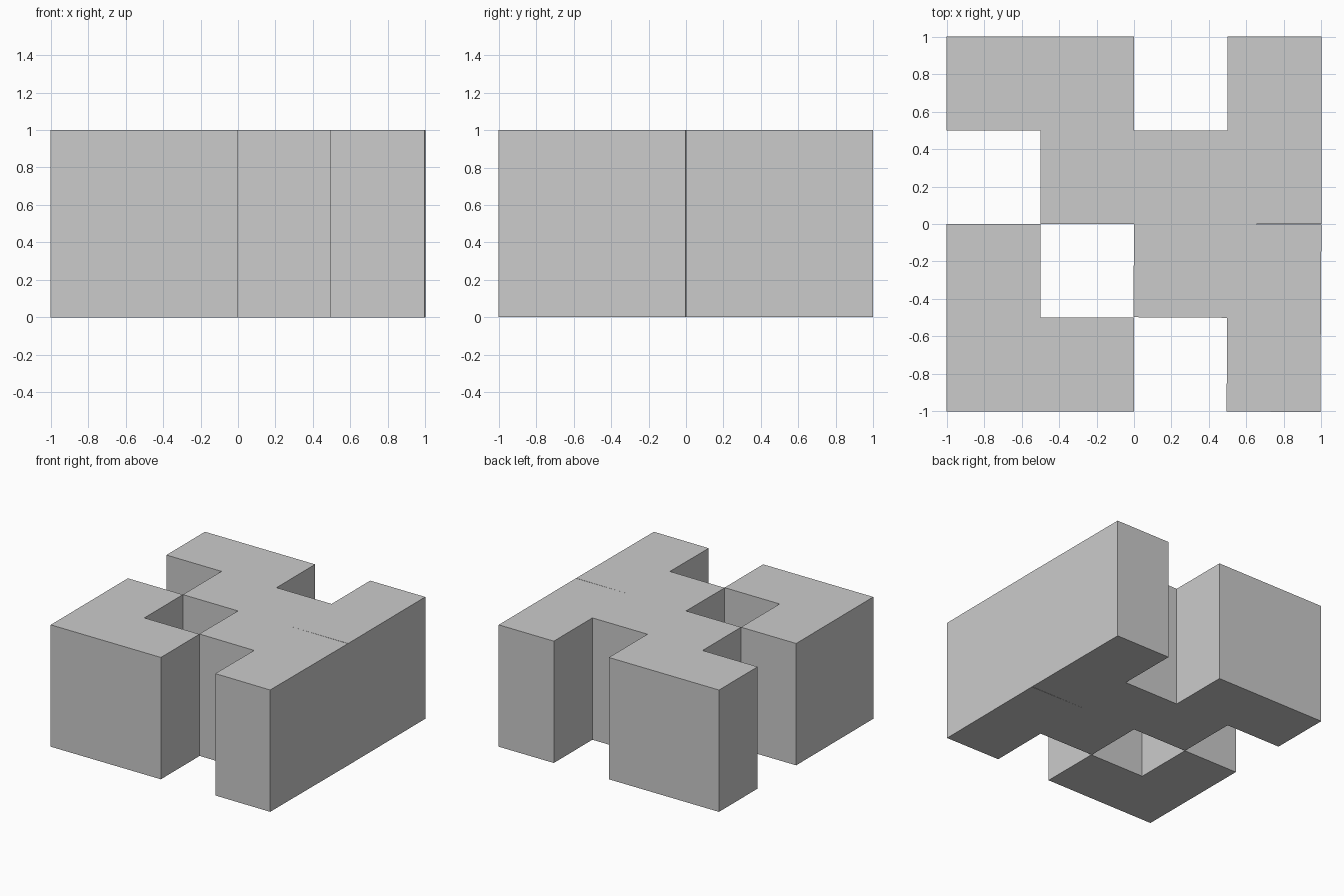
import bpy, bmesh
from mathutils import Matrix, Vector

if "Cube" in bpy.data.objects:
    bpy.data.objects.remove(bpy.data.objects["Cube"])

# L-shaped block profile: unit square centred on origin, lower-left quarter missing
PROFILE = [(0, -.5), (.5, -.5), (.5, .5), (-.5, .5), (-.5, 0), (0, 0)]


def l_block(name, centre, quarter_turns):
    """Extrude the L profile one unit up, turned by quarter turns about its centre."""
    bm = bmesh.new()
    face = bm.faces.new([bm.verts.new((x, y, 0)) for x, y in PROFILE])
    res = bmesh.ops.extrude_face_region(bm, geom=[face])
    top = [v for v in res["geom"] if isinstance(v, bmesh.types.BMVert)]
    bmesh.ops.translate(bm, verts=top, vec=(0, 0, 1))
    bmesh.ops.recalc_face_normals(bm, faces=bm.faces)
    turn = Matrix.Rotation(quarter_turns * 1.5707963, 4, 'Z')
    bm.transform(Matrix.Translation((*centre, 0)) @ turn)
    mesh = bpy.data.meshes.new(name)
    bm.to_mesh(mesh)
    bm.free()
    obj = bpy.data.objects.new(name, mesh)
    bpy.context.collection.objects.link(obj)
    return obj


# Four interlocking blocks, one per quadrant
l_block("back_left_block", (-.5, .5), 0)
l_block("back_right_block", (.5, .5), 3)
l_block("front_left_block", (-.5, -.5), 2)
front_right = l_block("front_right_block", (.5, -.5), 0)

# The front right block sits very slightly askew, leaving a hairline gap
pivot = Vector((.43, 0, 0))
front_right.data.transform(
    Matrix.Translation(pivot) @ Matrix.Rotation(-.006, 4, 'Z') @ Matrix.Translation(-pivot))
